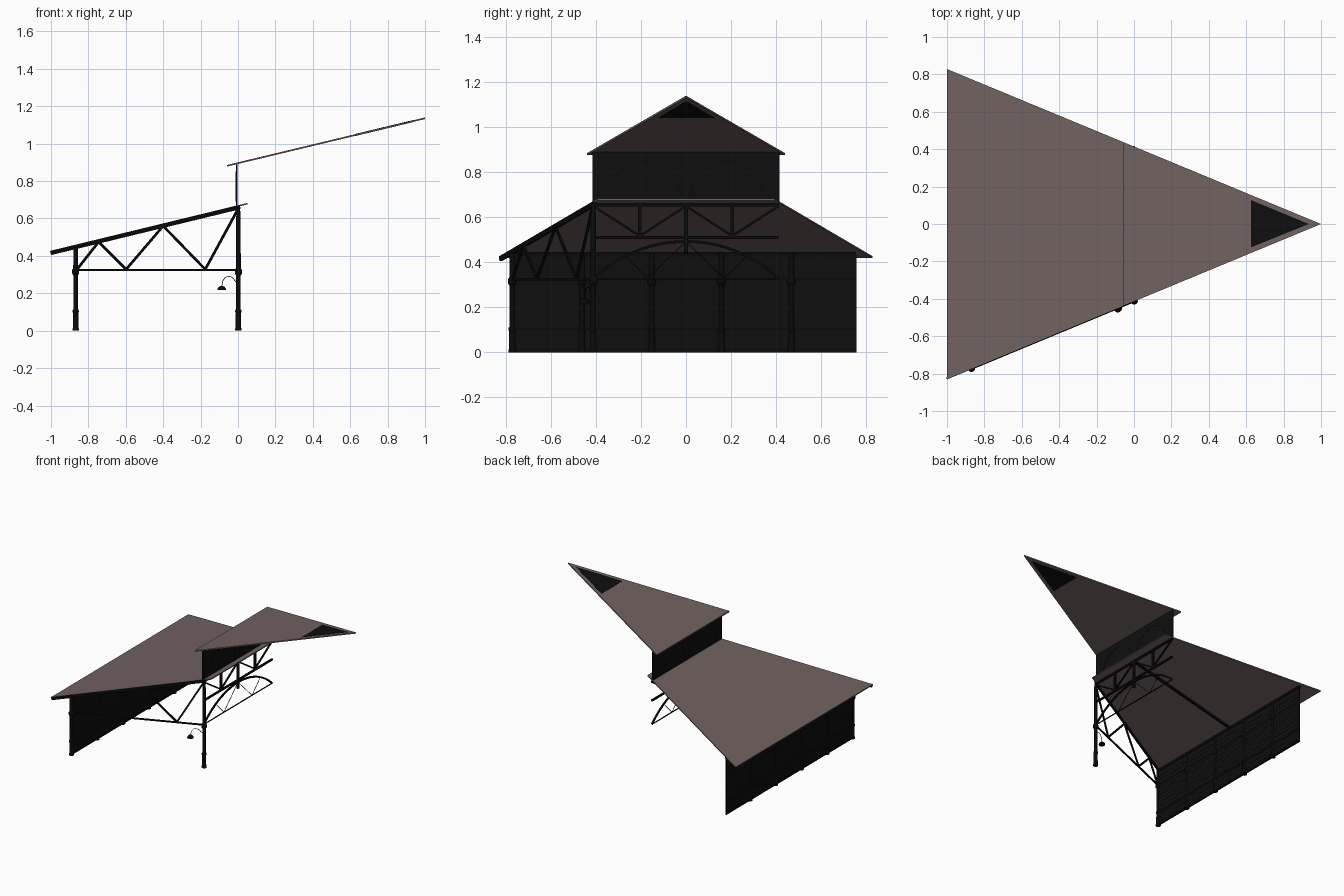
import bpy, bmesh, math
from mathutils import Vector

if "Cube" in bpy.data.objects:
    bpy.data.objects.remove(bpy.data.objects["Cube"])

T = math.tan(math.radians(22.5))      # one eighth of an octagonal building


def material(name, rgb):
    m = bpy.data.materials.new(name)
    m.diffuse_color = (*rgb, 1)
    m.use_nodes = True
    m.node_tree.nodes["Principled BSDF"].inputs["Base Color"].default_value = m.diffuse_color
    return m


ROOF = material("roof_brown", (0.165, 0.122, 0.12))
IRON = material("black_iron", (0.003, 0.003, 0.003))
WALL = material("dark_wall", (0.0045, 0.0045, 0.0045))


def finish(name, bm, mat, smooth=False):
    bmesh.ops.recalc_face_normals(bm, faces=bm.faces)
    me = bpy.data.meshes.new(name)
    bm.to_mesh(me)
    bm.free()
    me.materials.append(mat)
    ob = bpy.data.objects.new(name, me)
    bpy.context.collection.objects.link(ob)
    if smooth:
        bpy.ops.object.select_all(action='DESELECT')
        ob.select_set(True)
        bpy.context.view_layer.objects.active = ob
        bpy.ops.object.shade_smooth_by_angle()
    return ob


def slab(name, pts, thick, mat):
    """Flat outline given by its top points, thickened downward."""
    bm = bmesh.new()
    top = [bm.verts.new(p) for p in pts]
    low = [bm.verts.new((p[0], p[1], p[2] - thick)) for p in pts]
    bm.faces.new(top)
    bm.faces.new(low[::-1])
    n = len(pts)
    for i in range(n):
        bm.faces.new((top[i], low[i], low[(i + 1) % n], top[(i + 1) % n]))
    return finish(name, bm, mat)


def bars(name, pairs, w, h, mat=IRON):
    """Rectangular bars between pairs of points; h is the upright size."""
    bm = bmesh.new()
    for a, b in pairs:
        a, b = Vector(a), Vector(b)
        d = (b - a).normalized()
        s = d.cross(Vector((0, 0, 1)))
        s = s.normalized() if s.length > 1e-4 else Vector((1, 0, 0))
        u = s.cross(d)
        ring = [(-1, -1), (1, -1), (1, 1), (-1, 1)]
        A, B = [[bm.verts.new(p + s * i * w / 2 + u * j * h / 2) for i, j in ring] for p in (a, b)]
        bm.faces.new(A)
        bm.faces.new(B[::-1])
        for i in range(4):
            k = (i + 1) % 4
            bm.faces.new((A[i], A[k], B[k], B[i]))
    return finish(name, bm, mat)


def lathe(name, profile, loc, mat=IRON, n=14):
    bm = bmesh.new()
    rings = [[bm.verts.new((loc[0] + r * math.cos(2 * math.pi * i / n),
                            loc[1] + r * math.sin(2 * math.pi * i / n), loc[2] + z))
              for i in range(n)] for r, z in profile]
    for A, B in zip(rings, rings[1:]):
        for i in range(n):
            k = (i + 1) % n
            bm.faces.new((A[i], A[k], B[k], B[i]))
    bm.faces.new(rings[0])
    bm.faces.new(rings[-1])
    return finish(name, bm, mat, True)


def chain(pts):
    return list(zip(pts, pts[1:]))


def low_z(x):      # top of lower roof
    return 0.428 + (x + 1) * 0.243


def high_z(x):     # top of upper roof
    return 0.886 + (x + 0.06) * 0.24


def edge(x):       # half width of the wedge
    return (1 - x) * T


# Roofs
slab("lower_roof", [(x, s * edge(x), low_z(x)) for x, s in ((-1, -1), (0.05, -1), (0.05, 1), (-1, 1))], 0.008, ROOF)
slab("upper_roof", [(-0.06, -edge(-0.06), high_z(-0.06)), (1, 0, high_z(1)),
                    (-0.06, edge(-0.06), high_z(-0.06))], 0.009, ROOF)
slab("roof_skylight", [(0.625, -0.125, high_z(0.625) + 0.001), (0.935, 0, high_z(0.935) + 0.001),
                       (0.625, 0.128, high_z(0.625) + 0.001)], 0.011, WALL)

# Rafters under the lower roof, along the near edge and the middle
bars("edge_rafter", [((-1, -edge(-1) + 0.004, low_z(-1) - 0.012),
                      (0.01, -edge(0.01) + 0.004, low_z(0.01) - 0.012))], 0.012, 0.022)
bars("middle_rafter", [((-0.88, 0, low_z(-0.88) - 0.015), (0, 0, low_z(0) - 0.015))], 0.014, 0.018)

# Outer wall with boards and evenly spaced columns
WX, WY = -0.868, 0.775
bars("outer_wall", [((WX, -WY, 0.217), (WX, 0.757, 0.217))], 0.008, 0.434, WALL)
bars("wall_plate", [((WX, -WY, 0.438), (WX, WY - 0.02, 0.438))], 0.016, 0.018)
bars("wall_rails", [((WX, -WY, z), (WX, 0.755, z)) for z in (0.012, 0.105, 0.325)], 0.014, 0.012)
bars("wall_boards", [((WX, -WY, 0.04 + i * 0.03), (WX, 0.755, 0.04 + i * 0.03)) for i in range(13)],
     0.0105, 0.024, WALL)

BASE = [(0.018, 0), (0.018, 0.008), (0.015, 0.014), (0.014, 0.095), (0.017, 0.1),
        (0.017, 0.108), (0.0125, 0.115), (0.012, 0.295), (0.019, 0.306), (0.019, 0.325), (0.013, 0.335)]
for i in range(5):
    lathe(f"wall_column_{i + 1}", BASE + [(0.012, 0.445)], (WX, -WY + 0.003 + i * 0.31, 0))
lathe("inner_column", BASE + [(0.012, 0.6), (0.009, 0.662)], (0.002, -0.412, 0))


# Side truss between the inner column and the corner column
def side(x, z):
    return (x, -edge(x), z)


bars("side_truss_chord", [(side(-0.865, 0.325), side(0, 0.325))], 0.01, 0.01)
bars("side_truss_web", chain([side(-0.855, 0.335), side(-0.745, 0.475), side(-0.598, 0.328),
                              side(-0.4, 0.56), side(-0.175, 0.328), side(0, 0.65)]), 0.01, 0.012)

# Inner truss under the clerestory
HY = 0.412
bars("inner_truss_chords", [((0, -HY, z), (0, HY, z)) for z in (0.655, 0.51)], 0.012, 0.013)
bars("inner_truss_posts", [((0, -0.205, 0.51), (0, -0.205, 0.655)), ((0, 0.205, 0.51), (0, 0.205, 0.655)),
                           ((0, 0, 0.445), (0, 0, 0.655))], 0.012, 0.016)
bars("inner_truss_web", chain([(0, -HY, 0.65), (0, -0.205, 0.517), (0, 0, 0.65),
                               (0, 0.205, 0.517), (0, HY, 0.65)]), 0.01, 0.01)

# Arched brace with its tie and thin struts
RISE, TIE = 0.165, 0.328
R = (HY * HY + RISE * RISE) / (2 * RISE)


def arch_z(y):
    return TIE + RISE - R + math.sqrt(R * R - y * y)


bars("arch_brace", chain([(0, -HY + HY * i / 10, arch_z(-HY + HY * i / 10)) for i in range(21)]), 0.01, 0.012)
bars("arch_tie", [((0, -HY, TIE), (0, HY, TIE))], 0.006, 0.006)
bars("arch_struts", chain([(0, -0.27, arch_z(-0.27)), (0, -0.17, TIE), (0, 0, arch_z(0)),
                           (0, 0.17, TIE), (0, 0.27, arch_z(0.27))]), 0.003, 0.003)

# Clerestory wall with two arched window rims
CX = -0.008
bars("clerestory_wall", [((CX, -0.415, 0.777), (CX, 0.415, 0.777))], 0.008, 0.235, WALL)
for s, label in ((-1, "left"), (1, "right")):
    arc = [(CX, s * 0.183 + 0.16 * math.cos(math.pi * i / 20), 0.69 + 0.16 * math.sin(math.pi * i / 20))
           for i in range(21)]
    bars(f"{label}_window_rim", chain(arc), 0.011, 0.005)

# Gooseneck lamp on the inner column
neck = [side(x, z) for x, z in ((0, 0.268), (-0.012, 0.262), (-0.02, 0.272), (-0.03, 0.285), (-0.047, 0.291),
                                (-0.066, 0.286), (-0.08, 0.27), (-0.087, 0.238))]
bars("lamp_neck", chain(neck), 0.003, 0.003)
lathe("lamp_shade", [(0.023, 0), (0.022, 0.008), (0.015, 0.018), (0.004, 0.023)], side(-0.087, 0.217))
